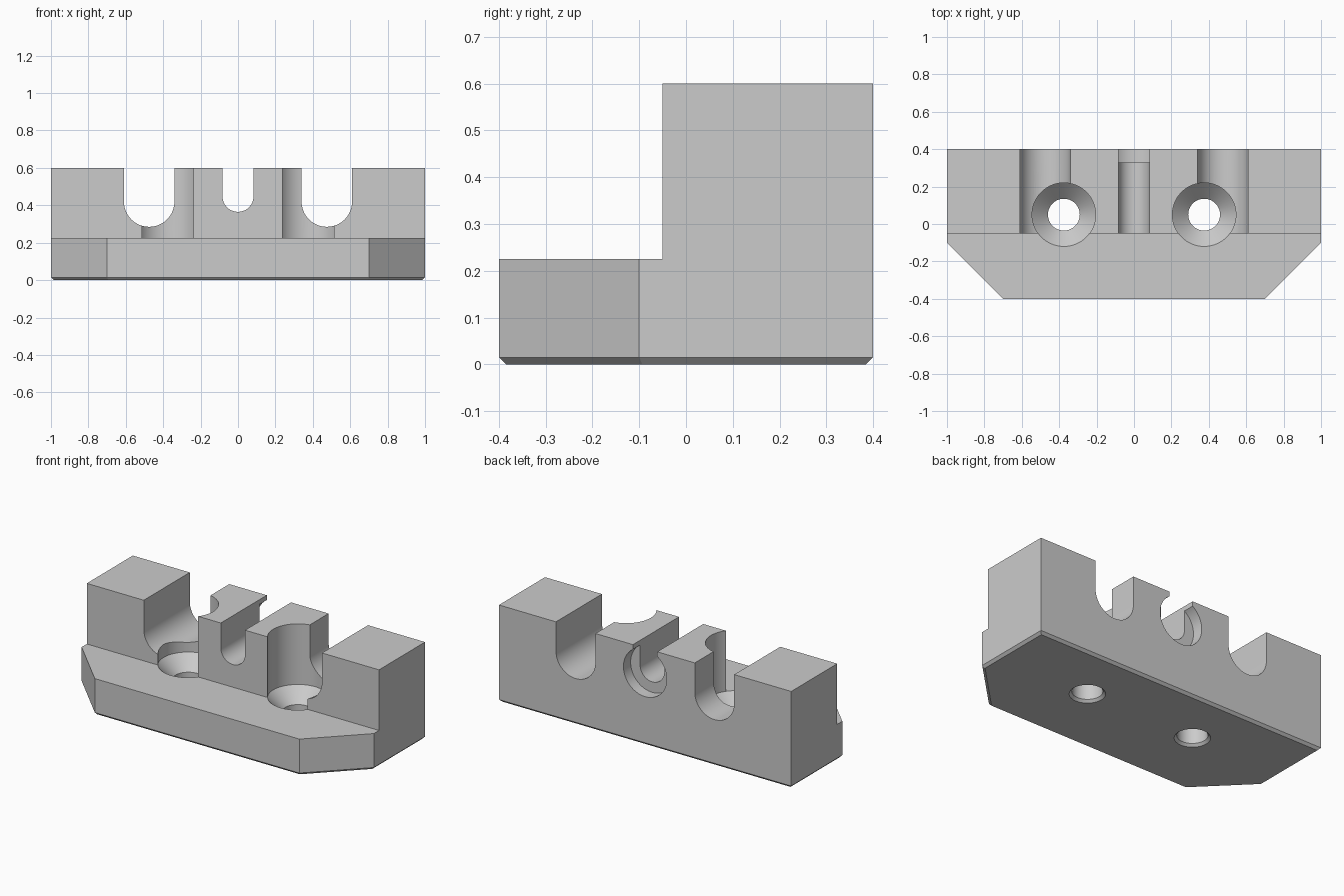
import bpy
import bmesh
from math import sin, cos, pi, radians
from mathutils import Matrix, Vector

cube = bpy.data.objects.get("Cube")
if cube:
    bpy.data.objects.remove(cube, do_unlink=True)

grey = bpy.data.materials.new("light grey")
grey.use_nodes = True
colour = (0.6, 0.6, 0.6, 1)
grey.diffuse_color = colour
grey.node_tree.nodes["Principled BSDF"].inputs["Base Color"].default_value = colour


def make_object(name, bm):
    bmesh.ops.recalc_face_normals(bm, faces=bm.faces)
    mesh = bpy.data.meshes.new(name)
    bm.to_mesh(mesh)
    bm.free()
    mesh.materials.append(grey)
    obj = bpy.data.objects.new(name, mesh)
    bpy.context.collection.objects.link(obj)
    return obj


def prism(points, offset):
    """Closed outline of 3D points pushed along an offset."""
    bm = bmesh.new()
    face = bm.faces.new([bm.verts.new(p) for p in points])
    out = bmesh.ops.extrude_face_region(bm, geom=[face], use_keep_orig=True)
    verts = [v for v in out["geom"] if isinstance(v, bmesh.types.BMVert)]
    bmesh.ops.translate(bm, verts=verts, vec=Vector(offset))
    return bm


def arc(cx, cz, r, start, end, y, steps):
    angles = [start + (end - start) * i / steps for i in range(steps + 1)]
    return [(cx + r * cos(a), y, cz + r * sin(a)) for a in angles]


def slot(name, x, r, z):
    """Round-bottomed slot running front to back, open at the top."""
    outline = arc(x, z, r, pi, 2 * pi, -0.6, 32)
    outline += [(x + r, -0.6, 0.8), (x - r, -0.6, 0.8)]
    return make_object(name, prism(outline, (0, 1.2, 0)))


def screw_hole(name, x, y):
    """Chamfered bore, countersink and head clearance, lathed about z."""
    profile = [(0, -0.01), (0.11, -0.01), (0.085, 0.015), (0.085, 0.14),
               (0.17, 0.225), (0.17, 0.8), (0, 0.8)]
    bm = bmesh.new()
    verts = [bm.verts.new((r, 0, z)) for r, z in profile]
    edges = [bm.edges.new(pair) for pair in zip(verts, verts[1:])]
    bmesh.ops.spin(bm, geom=verts + edges, cent=(0, 0, 0), axis=(0, 0, 1),
                   angle=2 * pi, steps=64)
    bmesh.ops.remove_doubles(bm, verts=bm.verts, dist=0.0001)
    bmesh.ops.translate(bm, verts=bm.verts, vec=(x, y, 0))
    return make_object(name, bm)


# Block with cut front corners and a chamfered underside
half = [(1, 0.4), (1, -0.1), (0.7, -0.4)]
outline = half + [(-x, y) for x, y in reversed(half)]
bm = prism([(x, y, 0) for x, y in outline], (0, 0, 0.6))
bottom = [e for e in bm.edges if all(v.co.z < 0.01 for v in e.verts)]
bmesh.ops.bevel(bm, geom=bottom, offset=0.015, offset_type='OFFSET',
                segments=1, affect='EDGES')
block = make_object("mounting_block", bm)

# Front step
bm = bmesh.new()
bmesh.ops.create_cube(bm, size=1, matrix=Matrix.Translation((0, -0.55, 0.725))
                      @ Matrix.Diagonal((3, 1, 1, 1)))
cutters = [make_object("step_cutter", bm)]

# Side slots and screw holes
for side, label in ((1, "left"), (-1, "right")):
    cutters.append(slot(label + "_slot_cutter", side * 0.475, 0.135, 0.42))
    cutters.append(screw_hole(label + "_hole_cutter", side * 0.375, 0.05))

# Centre slot with a round recess in the back face
cutters.append(slot("centre_slot_cutter", 0, 0.083, 0.448))
circle = arc(0, 0.448, 0.148, 0, 2 * pi, 0.33, 64)[:-1]
cutters.append(make_object("recess_cutter", prism(circle, (0, 0.2, 0))))

for cutter in cutters:
    cutter.hide_render = True
    mod = block.modifiers.new(cutter.name, 'BOOLEAN')
    mod.operation = 'DIFFERENCE'
    mod.solver = 'EXACT'
    mod.object = cutter

# Bake the cuts and drop the cutters
bpy.context.view_layer.update()
depsgraph = bpy.context.evaluated_depsgraph_get()
cut_mesh = bpy.data.meshes.new_from_object(block.evaluated_get(depsgraph))
block.modifiers.clear()
block.data = cut_mesh
for cutter in cutters:
    bpy.data.objects.remove(cutter, do_unlink=True)
cut_mesh.materials.clear()
cut_mesh.materials.append(grey)
for poly in cut_mesh.polygons:
    poly.material_index = 0

bpy.ops.object.select_all(action='DESELECT')
block.select_set(True)
bpy.context.view_layer.objects.active = block
bpy.ops.object.shade_smooth_by_angle(angle=radians(30))
